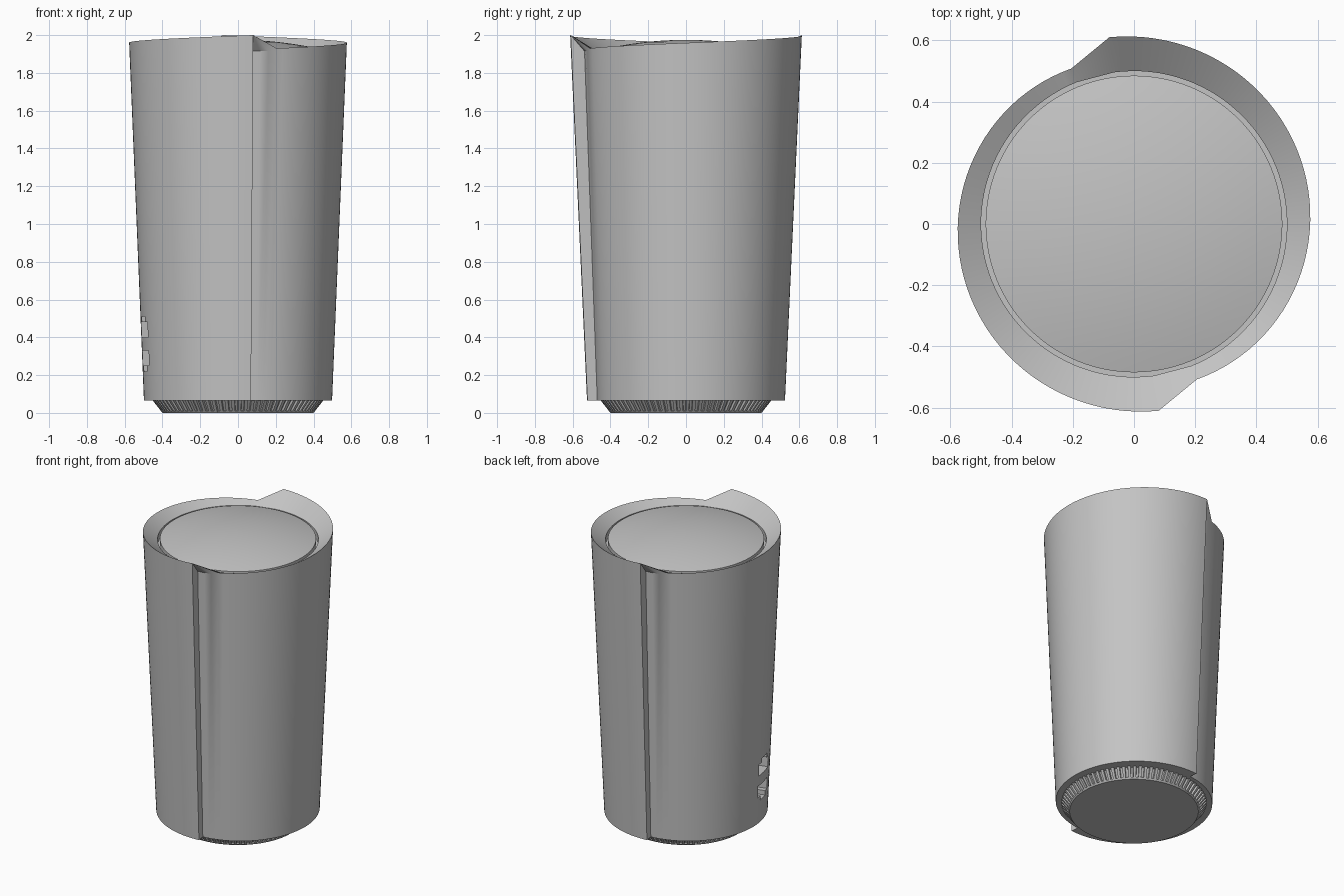
import bpy, bmesh
from math import cos, sin, radians, pi

if "Cube" in bpy.data.objects:
    bpy.data.objects.remove(bpy.data.objects["Cube"], do_unlink=True)

grey = bpy.data.materials.new("plain_grey")
grey.use_nodes = True
COL = (0.55, 0.55, 0.55, 1)
grey.diffuse_color = COL
grey.node_tree.nodes["Principled BSDF"].inputs["Base Color"].default_value = COL


def finish(name, bm):
    bmesh.ops.recalc_face_normals(bm, faces=bm.faces)
    me = bpy.data.meshes.new(name)
    bm.to_mesh(me)
    bm.free()
    me.materials.append(grey)
    ob = bpy.data.objects.new(name, me)
    bpy.context.collection.objects.link(ob)
    return ob


def smooth(ob):
    bpy.ops.object.select_all(action="DESELECT")
    ob.select_set(True)
    bpy.context.view_layer.objects.active = ob
    bpy.ops.object.shade_smooth_by_angle(angle=radians(30))


def polar(r, a, z):
    return (r * cos(a), r * sin(a), z)


def bridge(bm, lo, hi):
    for i in range(len(lo)):
        j = (i + 1) % len(lo)
        bm.faces.new((lo[i], lo[j], hi[j], hi[i]))


def lathe(name, profile, n=96):
    """Closed round part from (radius, height) points, with flat end caps."""
    bm = bmesh.new()
    rings = [[bm.verts.new(polar(r, 2 * pi * i / n, z)) for i in range(n)] for r, z in profile]
    for lo, hi in zip(rings, rings[1:]):
        bridge(bm, lo, hi)
    bm.faces.new(rings[0])
    bm.faces.new(rings[-1])
    ob = finish(name, bm)
    smooth(ob)
    return ob


# Body: two spiral half shells, each overlapping the start of the other
START, TUCK, END = -68.0, -82.5, 97.5
STEPS, TUCKED = 48, 3
half = [TUCK + (START - TUCK) * i / TUCKED for i in range(TUCKED)]
half += [START + (END - START) * i / STEPS for i in range(STEPS + 1)]
N = len(half)

bm = bmesh.new()
bottom, rim, inner, well = [], [], [], []
for turn in (0, 180):
    for k, deg in enumerate(half):
        t = (deg - START) / (END - START)
        a = radians(deg + turn)
        z = 1.915 if k < TUCKED else 1.93 + 0.07 * t
        bottom.append(bm.verts.new(polar(0.478 + 0.048 * t, a, 0.065)))
        rim.append(bm.verts.new(polar(0.548 + 0.068 * t, a, z)))
        if k >= TUCKED:
            inner.append(bm.verts.new(polar(0.5, a, 1.91)))
            well.append(bm.verts.new(polar(0.5, a, 1.86)))
bridge(bm, bottom, rim)
bm.faces.new(bottom)

# Sloping funnel, spanning each step with a small lip
lip = [v for i, v in enumerate(rim) if i % N >= TUCKED]
bridge(bm, lip, inner)
bridge(bm, inner, well)
bm.faces.new(well)

# Underside of each lip
for h in (0, N):
    under = [rim[h - 1]] + rim[h:h + TUCKED + 1]
    for i in range(1, len(under) - 1):
        bm.faces.new((under[0], under[i], under[i + 1]))
body = finish("body_shell", bm)

# Two socket openings low on the side
PORT = [(-0.075, -0.05), (0.075, -0.05), (0.075, 0.03), (0.04, 0.03),
        (0.04, 0.06), (-0.04, 0.06), (-0.04, 0.03), (-0.075, 0.03)]
az = radians(195)
for zc, flip in ((0.45, 1), (0.28, -1)):
    bm = bmesh.new()
    loops = []
    for r in (0.38, 0.65):
        loops.append([bm.verts.new((r * cos(az) - s * sin(az),
                                    r * sin(az) + s * cos(az), zc + h * flip)) for s, h in PORT])
    bridge(bm, *loops)
    bm.faces.new(loops[0])
    bm.faces.new(loops[1])
    cutter = finish("socket_cutter", bm)
    cutter.hide_render = True
    mod = body.modifiers.new("socket", "BOOLEAN")
    mod.operation, mod.solver, mod.object = "DIFFERENCE", "EXACT", cutter
    bpy.context.view_layer.objects.active = body
    bpy.ops.object.modifier_apply(modifier=mod.name)
    bpy.data.objects.remove(cutter, do_unlink=True)
smooth(body)

# Gently domed top disc
R, EDGE, RISE = 0.485, 1.915, 0.06
dome = [(R, 1.85), (R, EDGE)]
dome += [(R * q, EDGE + RISE * (1 - q * q)) for q in (0.9, 0.75, 0.6, 0.45, 0.3, 0.15, 0.03)]
lathe("top_disc", dome)

# Foot plate and ribbed vent ring
lathe("foot_plate", [(0.40, 0.0), (0.408, 0.01), (0.40, 0.012)])
bm = bmesh.new()
TEETH = 80
loops = []
for z, r in ((0.006, 0.405), (0.066, 0.452)):
    loop = []
    for i in range(TEETH):
        for f, d in ((0.0, 0), (0.5, 0), (0.55, 0.018), (0.95, 0.018)):
            loop.append(bm.verts.new(polar(r - d, 2 * pi * (i + f) / TEETH, z)))
    loops.append(loop)
bridge(bm, *loops)
for loop in loops:
    bm.faces.new(loop)
finish("vent_ribs", bm)
